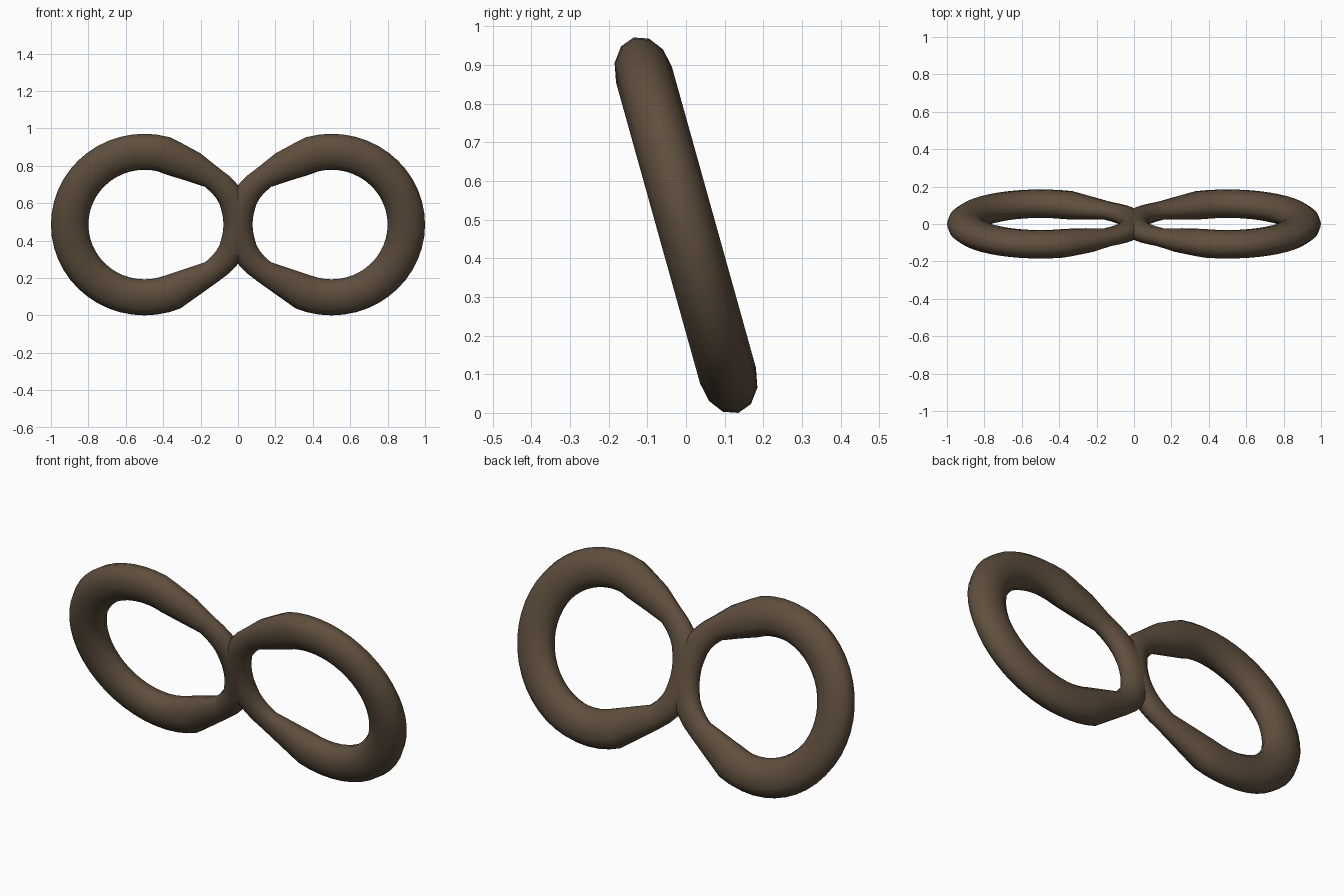
import bpy
import bmesh
from math import cos, sin, pi, radians
from mathutils import Vector, Matrix

cube = bpy.data.objects.get("Cube")
if cube:
    bpy.data.objects.remove(cube, do_unlink=True)

TILT = radians(15.6)
SIDES = 12
CENTRE, HALF_WIDTH, HALF_HEIGHT, TUBE = 0.5, 0.4, 0.404, 0.1
FLATNESS = 0.75  # tube depth compared with its width in the ring's plane

brown = bpy.data.materials.new("dark brown")
brown.use_nodes = True
brown.diffuse_color = (0.115, 0.078, 0.048, 1)
brown.node_tree.nodes["Principled BSDF"].inputs["Base Color"].default_value = brown.diffuse_color


def ring_stations():
    """Closed path of (x, height, tube radius): a round arc with a pinched inner side."""
    arc = []
    for i in range(16):
        a = radians(7.5 * i)
        arc.append((CENTRE + HALF_WIDTH * cos(a), HALF_HEIGHT * sin(a), TUBE))
    # Thinner stretch leading to the bridge; the top bends in more gently
    shoulder = [(0.347, 0.367, 0.097), (0.24, 0.32, 0.085)]
    pinch = [(0.14, 0.262, 0.064), (0.095, 0.224, 0.066), (0.062, 0.187, 0.068),
             (0.036, 0.145, 0.07), (0.02, 0.10, 0.072), (0.008, 0.05, 0.073)]
    upper = arc[:-1] + shoulder + pinch
    lower = [(x, -z, r) for x, z, r in reversed(arc[1:] + pinch)]
    return upper + [(0.004, 0, 0.074)] + lower


def make_ring(name, side):
    bm = bmesh.new()
    path = ring_stations()
    n = len(path)
    loops = []
    for i, (x, z, r) in enumerate(path):
        before, after = path[i - 1], path[(i + 1) % n]
        d_in = Vector((x - before[0], 0, z - before[1])).normalized()
        d_out = Vector((after[0] - x, 0, after[1] - z)).normalized()
        along = (d_in + d_out).normalized()
        outward = Vector((along.z, 0, -along.x))
        loop = []
        for k in range(SIDES):
            a = 2 * pi * k / SIDES
            offset = outward * (r * cos(a)) + Vector((0, FLATNESS * r * sin(a), 0))
            loop.append(bm.verts.new(Vector((x, 0, z)) + offset))
        loops.append(loop)
    for i in range(n):
        a, b = loops[i], loops[(i + 1) % n]
        for k in range(SIDES):
            m = (k + 1) % SIDES
            bm.faces.new((a[k], b[k], b[m], a[m]))

    # Trim at the centre plane so the two rings meet in a clean seam
    bmesh.ops.bisect_plane(bm, geom=bm.verts[:] + bm.edges[:] + bm.faces[:],
                           plane_co=(0, 0, 0), plane_no=(1, 0, 0), clear_inner=True)
    bmesh.ops.recalc_face_normals(bm, faces=bm.faces[:])
    if side < 0:
        bmesh.ops.scale(bm, vec=(-1, 1, 1), verts=bm.verts[:])
        bmesh.ops.reverse_faces(bm, faces=bm.faces[:])

    # Lean the top towards the front and rest the ring on the ground
    bmesh.ops.transform(bm, matrix=Matrix.Rotation(TILT, 4, "X"), verts=bm.verts[:])
    low = min(v.co.z for v in bm.verts)
    bmesh.ops.translate(bm, vec=(0, 0, -low), verts=bm.verts[:])
    for f in bm.faces:
        f.smooth = True

    mesh = bpy.data.meshes.new(name)
    bm.to_mesh(mesh)
    bm.free()
    mesh.materials.append(brown)
    obj = bpy.data.objects.new(name, mesh)
    bpy.context.collection.objects.link(obj)


make_ring("left_ring", 1)
make_ring("right_ring", -1)
